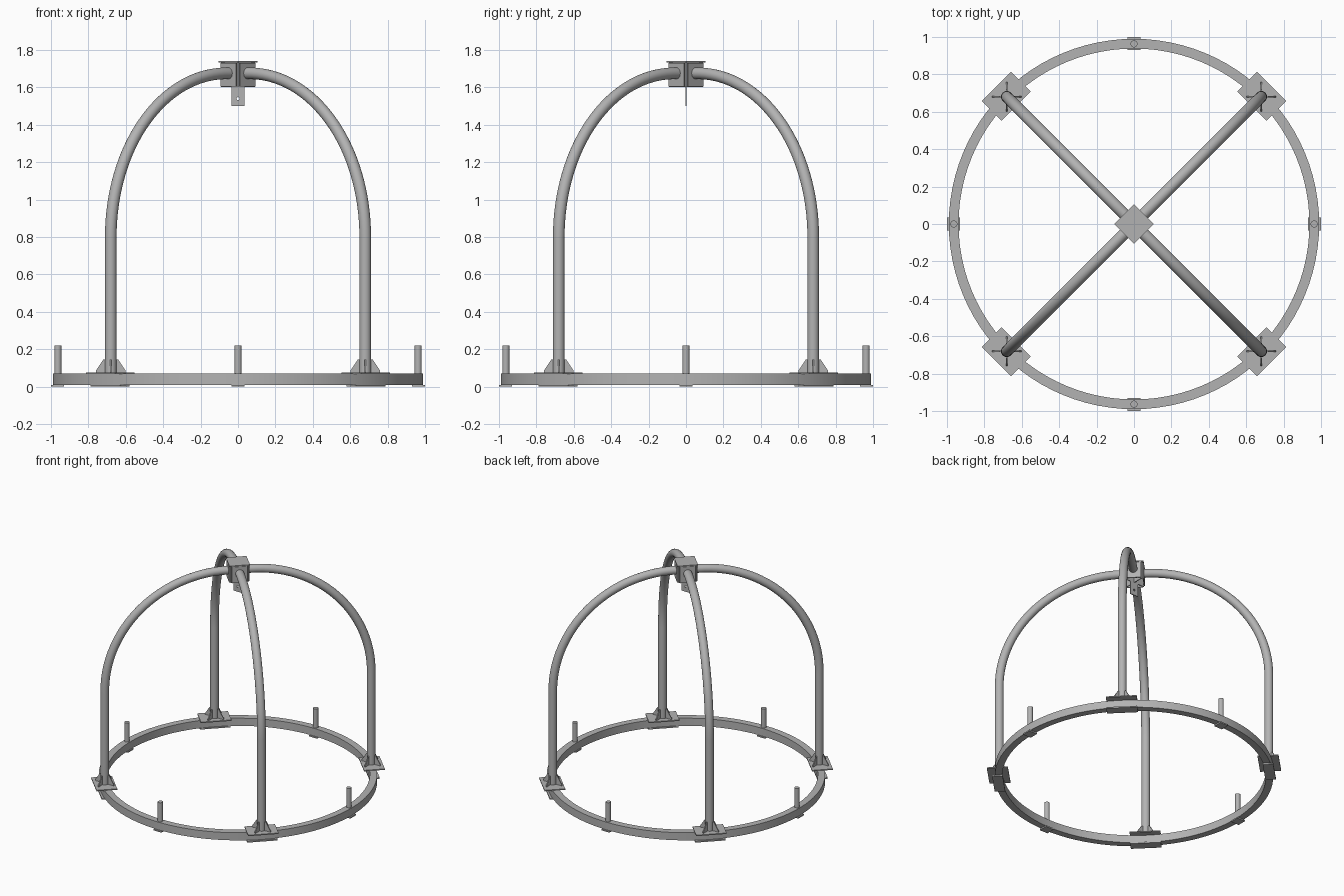
import bpy, bmesh, math
from mathutils import Matrix, Vector

cube = bpy.data.objects.get("Cube")
if cube:
    bpy.data.objects.remove(cube, do_unlink=True)

steel = bpy.data.materials.new("grey_steel")
steel.use_nodes = True
grey = (0.45, 0.45, 0.45, 1)
steel.diffuse_color = grey
steel.node_tree.nodes["Principled BSDF"].inputs["Base Color"].default_value = grey


def finish(name, bm, matrix=Matrix(), smooth=False):
    bmesh.ops.recalc_face_normals(bm, faces=bm.faces)
    mesh = bpy.data.meshes.new(name)
    bm.transform(matrix)
    bm.to_mesh(mesh)
    bm.free()
    mesh.materials.append(steel)
    obj = bpy.data.objects.new(name, mesh)
    bpy.context.collection.objects.link(obj)
    if smooth:
        bpy.ops.object.select_all(action='DESELECT')
        obj.select_set(True)
        bpy.context.view_layer.objects.active = obj
        bpy.ops.object.shade_smooth_by_angle(angle=math.radians(40))
    return obj


def turn(angle):
    return Matrix.Rotation(angle, 4, 'Z')


def box(name, size, centre, angle=0):
    bm = bmesh.new()
    bmesh.ops.create_cube(bm, size=1)
    bm.transform(Matrix.Translation(centre) @ Matrix.Diagonal((*size, 1)))
    return finish(name, bm, turn(angle))


def rod(name, radius, z0, z1, r, angle):
    bm = bmesh.new()
    bmesh.ops.create_cone(bm, cap_ends=True, segments=24, radius1=radius, radius2=radius, depth=z1 - z0)
    bm.transform(Matrix.Translation((r, 0, (z0 + z1) / 2)))
    return finish(name, bm, turn(angle), True)


def sheet(name, outline, thickness, matrix):
    # Flat outline in the xz plane, thickened about y = 0
    bm = bmesh.new()
    face = bm.faces.new([bm.verts.new((x, -thickness / 2, z)) for x, z in outline])
    out = bmesh.ops.extrude_face_region(bm, geom=[face])
    moved = [v for v in out["geom"] if isinstance(v, bmesh.types.BMVert)]
    bmesh.ops.translate(bm, verts=moved, vec=(0, thickness, 0))
    return finish(name, bm, matrix)


def sweep(name, path, radius, angle, sides=24):
    # Round tube along a path in the xz plane
    bm = bmesh.new()
    rings = []
    for i, p in enumerate(path):
        t = (path[min(i + 1, len(path) - 1)] - path[max(i - 1, 0)]).normalized()
        side, up = Vector((0, 1, 0)), t.cross(Vector((0, 1, 0)))
        turns = [math.tau * k / sides for k in range(sides)]
        rings.append([bm.verts.new(p + radius * (math.cos(a) * side + math.sin(a) * up)) for a in turns])
    for a, b in zip(rings, rings[1:]):
        for k in range(sides):
            n = (k + 1) % sides
            bm.faces.new((a[k], a[n], b[n], b[k]))
    bm.faces.new(rings[0])
    bm.faces.new(rings[-1])
    return finish(name, bm, turn(angle), True)


# Base ring with a rectangular section
bm = bmesh.new()
section = [bm.verts.new(p) for p in ((0.938, 0, 0.01), (0.99, 0, 0.01), (0.99, 0, 0.07), (0.938, 0, 0.07))]
edges = [bm.edges.new((section[i], section[(i + 1) % 4])) for i in range(4)]
bmesh.ops.spin(bm, geom=section + edges, cent=(0, 0, 0), axis=(0, 0, 1), angle=math.tau, steps=96)
bmesh.ops.remove_doubles(bm, verts=bm.verts, dist=0.0001)
finish("base_ring", bm, smooth=True)

# Arched tube path: upright leg, quarter circle, short run into the hub
leg_r, bend = 0.962, 0.875
path = [Vector((leg_r, 0, 0.075)), Vector((leg_r, 0, 0.79))]
for i in range(33):
    a = math.pi / 2 * i / 32
    path.append(Vector((leg_r - bend + bend * math.cos(a), 0, 0.8 + bend * math.sin(a))))
path.append(Vector((0.07, 0, 0.8 + bend)))

for i in range(4):
    # Locating pins and their pads
    square = i * math.pi / 2
    rod("locating_pin", 0.019, 0.01, 0.22, 0.963, square)
    box("pin_pad", (0.07, 0.07, 0.01), (0.965, 0, 0.005), square)

    # Arched leg with its foot plates
    diagonal = square + math.pi / 4
    sweep("arched_leg", path, 0.031, diagonal)
    box("foot_plate", (0.15, 0.22, 0.008), (0.966, 0, 0.072), diagonal)
    box("foot_pad", (0.075, 0.22, 0.01), (0.966, 0, 0.005), diagonal)

    # Gussets around the leg
    foot = Matrix.Translation(turn(diagonal) @ Vector((leg_r, 0, 0)))
    for k in range(4):
        sheet("leg_gusset", [(0.025, 0.075), (0.08, 0.075), (0.08, 0.085), (0.04, 0.145), (0.025, 0.145)],
              0.007, foot @ turn(k * math.pi / 2))

    # Hub side plate
    box("hub_side_plate", (0.008, 0.114, 0.126), (0.07, 0, 1.667), diagonal)

# Hub cap and crossed webs
box("hub_cap", (0.148, 0.148, 0.008), (0, 0, 1.736), math.pi / 4)
for i in range(2):
    box("hub_web", (0.18, 0.006, 0.13), (0, 0, 1.667), i * math.pi / 2)

# Hanging tab with a round hole, built as two mirrored halves
for flip in (0, math.pi):
    half = [(0, 1.5), (0.035, 1.5), (0.035, 1.61), (0, 1.61)]
    half += [(0.008 * math.sin(math.pi * k / 10), 1.54 + 0.008 * math.cos(math.pi * k / 10)) for k in range(11)]
    sheet("hanging_tab", half, 0.006, turn(flip))
